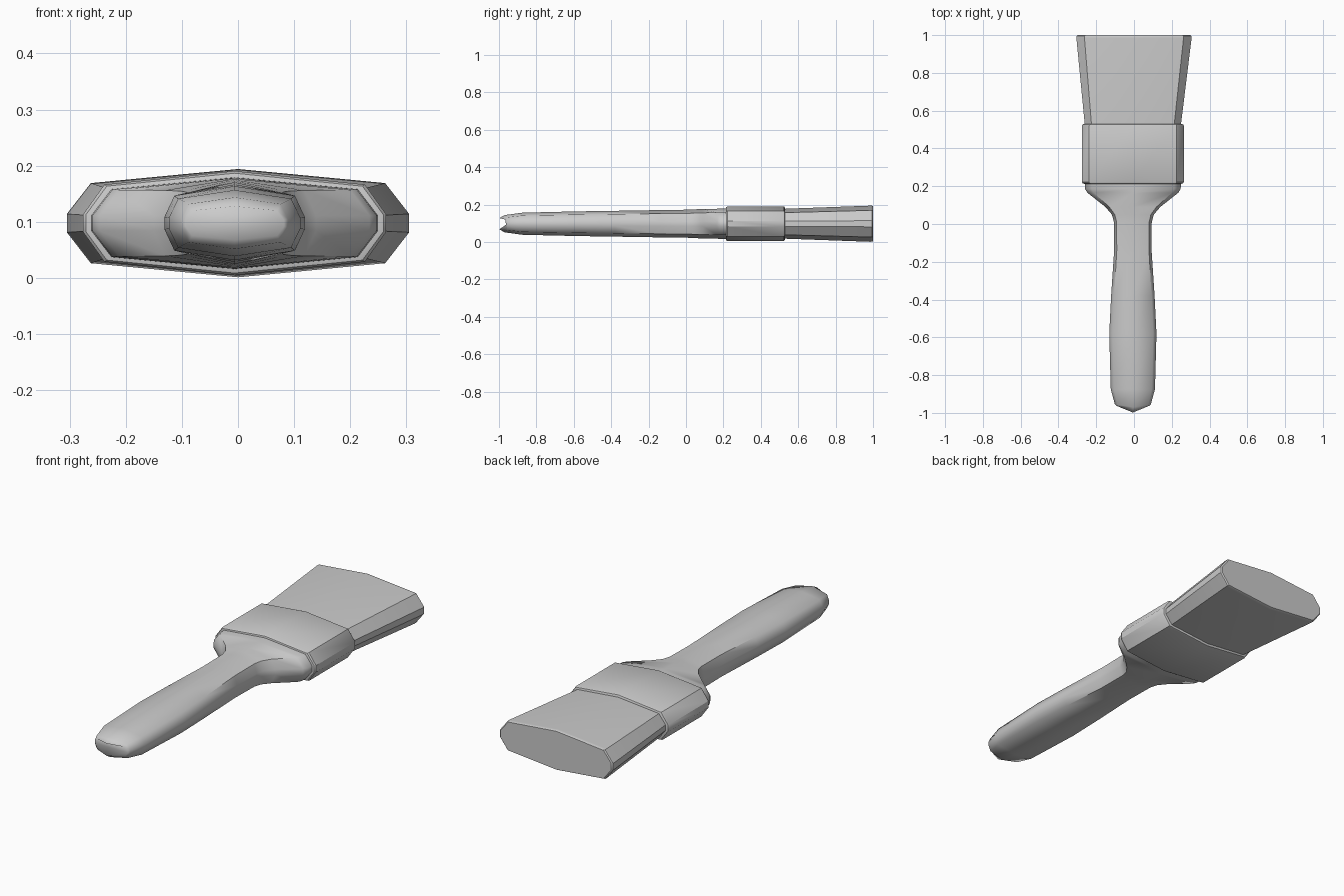
import bpy, bmesh

if "Cube" in bpy.data.objects:
    bpy.data.objects.remove(bpy.data.objects["Cube"])

ZC = 0.0975  # height of the brush's long axis

# Ten-sided flattened section, as fractions of half width and half height
HALF = [(0, 1), (0.86, 0.74), (1, 0.17), (1, -0.17), (0.86, -0.74)]
SECTION = HALF + [(-x, -z) for x, z in HALF]


def loft(name, rings, angle):
    """Skin rings of (y, half width, half height, x centre, bow) along y."""
    bm = bmesh.new()
    loops = []
    for y, w, h, cx, bow in rings:
        loops.append([bm.verts.new((cx + w * x, y - bow * (1 - abs(x)), ZC + h * z))
                      for x, z in SECTION])
    n = len(SECTION)
    for a, b in zip(loops, loops[1:]):
        for i in range(n):
            j = (i + 1) % n
            bm.faces.new((a[i], a[j], b[j], b[i]))
    bm.faces.new(loops[0])
    bm.faces.new(loops[-1])
    bmesh.ops.recalc_face_normals(bm, faces=bm.faces)
    mesh = bpy.data.meshes.new(name)
    bm.to_mesh(mesh)
    bm.free()
    obj = bpy.data.objects.new(name, mesh)
    bpy.context.collection.objects.link(obj)
    bpy.ops.object.select_all(action='DESELECT')
    obj.select_set(True)
    bpy.context.view_layer.objects.active = obj
    bpy.ops.object.shade_smooth_by_angle(angle=angle)
    return obj


# Handle: rounded butt, swelling grip, slim neck and flared shoulder
handle = [
    (-0.962, 0.088, 0.030, 0.036),
    (-0.955, 0.095, 0.046, 0.015),
    (-0.875, 0.117, 0.059, 0),
    (-0.58, 0.125, 0.066, 0),
    (-0.38, 0.115, 0.069, 0),
    (-0.14, 0.099, 0.073, 0),
    (0.01, 0.100, 0.075, 0),
    (0.05, 0.111, 0.077, 0),
    (0.09, 0.145, 0.079, 0),
    (0.165, 0.240, 0.080, 0),
    (0.185, 0.253, 0.081, 0),
    (0.23, 0.256, 0.082, 0),
]
loft("handle", [(y, w, h, -0.006, bow) for y, w, h, bow in handle], 1.0)

# Ferrule: metal band with softened rims
ferrule = [
    (0.213, 0.258, 0.083),
    (0.215, 0.265, 0.089),
    (0.222, 0.270, 0.093),
    (0.520, 0.270, 0.093),
    (0.527, 0.266, 0.090),
    (0.530, 0.258, 0.083),
]
loft("ferrule", [(y, w, h, -0.006, 0) for y, w, h in ferrule], 0.6)

# Bristles: block fanning out towards the flat tip
bristles = [
    (0.50, 0.252, 0.079, -0.006, 0),
    (0.53, 0.255, 0.080, -0.006, 0),
    (0.985, 0.305, 0.0965, 0, 0),
    (0.995, 0.304, 0.0960, 0, 0),
    (1.00, 0.298, 0.0930, 0, 0),
]
loft("bristles", bristles, 0.6)
